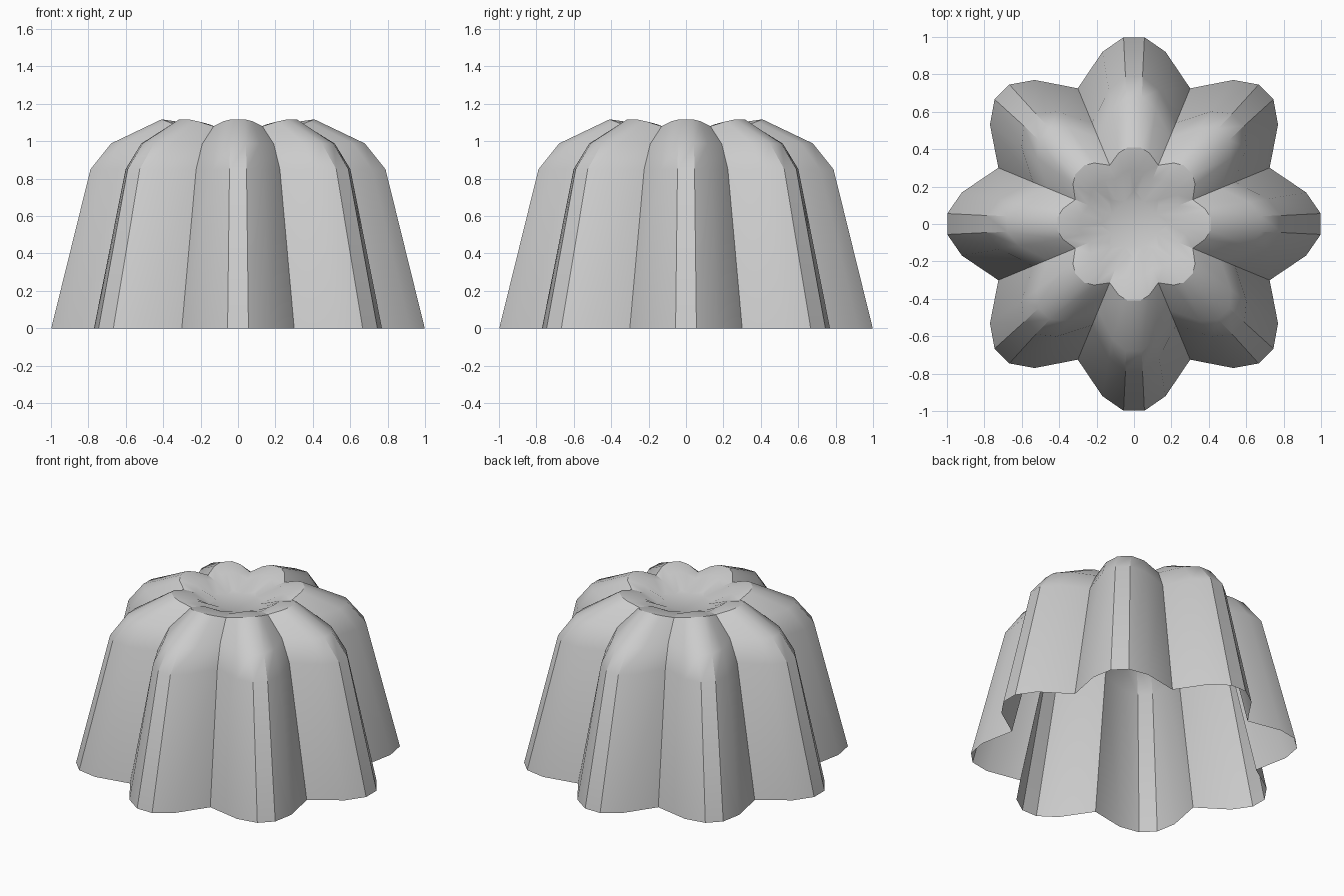
import bpy, bmesh
from math import sin, cos, radians

if "Cube" in bpy.data.objects:
    bpy.data.objects.remove(bpy.data.objects["Cube"])

# Rings from base to centre: crest (r, z), valley (r, z), crest and shoulder half-angles
RINGS = [
    (1.00, 0.000, 0.785, 0.000, 3.2, 10.4),
    (0.79, 0.850, 0.585, 0.850, 3.3, 10.6),
    (0.68, 0.988, 0.500, 0.985, 3.6, 10.8),
    (0.41, 1.117, 0.340, 1.080, 5.0, 12.0),
    (0.29, 1.100, 0.260, 1.070, 4.0, 11.5),
    (0.18, 1.030, 0.130, 1.030, 0.0, 7.5),
]
LOBES = 8


def ring_points(crest_r, crest_z, valley_r, valley_z, a_tip, a_sh):
    """Outline of all lobes: valley, shoulder, crest, crest, shoulder."""
    t = 0.70
    sh_r = valley_r + t * (crest_r - valley_r)
    sh_z = valley_z + t * (crest_z - valley_z)
    lobe = [(-22.5, valley_r, valley_z), (-a_sh, sh_r, sh_z),
            (-a_tip, crest_r, crest_z), (a_tip, crest_r, crest_z),
            (a_sh, sh_r, sh_z)]
    for i in range(LOBES):
        for a, r, z in lobe:
            ang = radians(a + i * 360 / LOBES)
            yield (r * cos(ang), r * sin(ang), z)


# Fluted open-bottomed shell
bm = bmesh.new()
rings = [[bm.verts.new(p) for p in ring_points(*row)] for row in RINGS]
n = len(rings[0])
for lower, upper in zip(rings, rings[1:]):
    for i in range(n):
        j = (i + 1) % n
        bm.faces.new((lower[i], lower[j], upper[j], upper[i]))

# Flat star in the centre of the top
bm.faces.new(rings[-1])
bmesh.ops.remove_doubles(bm, verts=bm.verts, dist=1e-4)
bmesh.ops.recalc_face_normals(bm, faces=bm.faces)

mesh = bpy.data.meshes.new("fluted_mould")
bm.to_mesh(mesh)
bm.free()
obj = bpy.data.objects.new("fluted_mould", mesh)
bpy.context.collection.objects.link(obj)

# Smooth lobes with sharp creases in the valleys
bpy.context.view_layer.objects.active = obj
obj.select_set(True)
bpy.ops.object.shade_smooth_by_angle(angle=radians(32))
